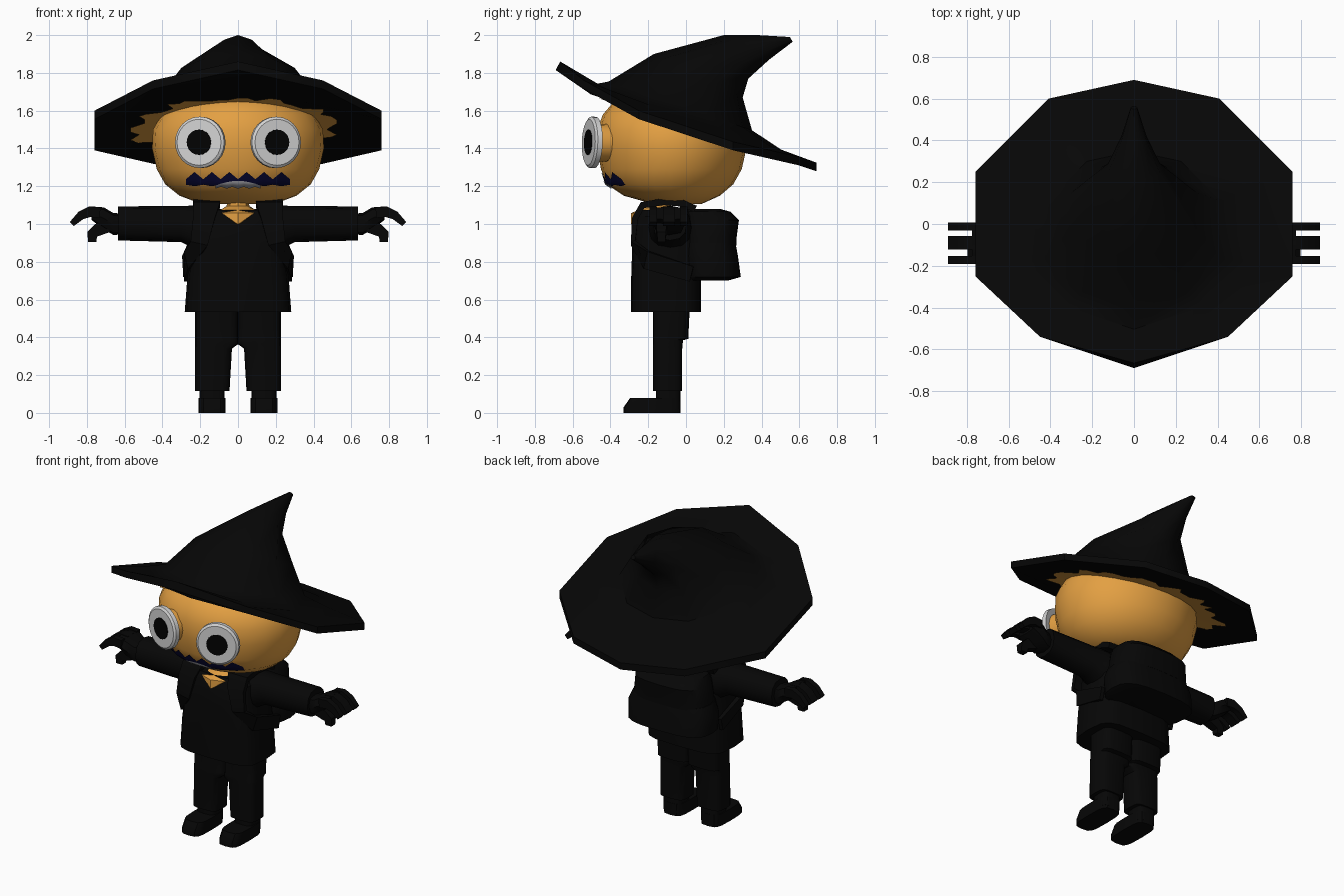
import bpy, math, random
from mathutils import Vector as V

if "Cube" in bpy.data.objects:
    bpy.data.objects.remove(bpy.data.objects["Cube"])

random.seed(4)


def material(name, r, g, b):
    m = bpy.data.materials.new(name)
    m.diffuse_color = (r, g, b, 1)
    m.use_nodes = True
    m.node_tree.nodes["Principled BSDF"].inputs["Base Color"].default_value = m.diffuse_color
    return m


BLACK = material("black cloth", .002, .002, .002)
ORANGE = material("pumpkin orange", .77, .35, .055)
WHITE = material("eye white", .64, .64, .64)
PUPIL = material("pupil black", .0005, .0005, .0005)
NAVY = material("mouth navy", .002, .002, .03)
TEETH = material("teeth grey", .36, .36, .39)


def loft(name, rings, mat, side=1, cap=True, closed=True, angle=35):
    """Skin a list of equal-length point rings; side=-1 mirrors in x."""
    n = len(rings[0])
    verts = [(p[0] * side, p[1], p[2]) for r in rings for p in r]
    faces = []
    for i in range(len(rings) - 1):
        for j in range(n if closed else n - 1):
            k = (j + 1) % n
            faces.append((i * n + j, i * n + k, (i + 1) * n + k, (i + 1) * n + j))
    if cap:
        faces.append(tuple(range(n - 1, -1, -1)))
        faces.append(tuple(range((len(rings) - 1) * n, len(rings) * n)))
    if side < 0:
        faces = [f[::-1] for f in faces]
    me = bpy.data.meshes.new(name)
    me.from_pydata(verts, [], faces)
    me.materials.append(mat)
    me.shade_smooth()
    me.set_sharp_from_angle(angle=math.radians(angle))
    ob = bpy.data.objects.new(name, me)
    bpy.context.collection.objects.link(ob)
    return ob


def oval(c, u, v, n=16, e=2):
    """Superellipse ring around c with half axes u and v."""
    pts = []
    for i in range(n):
        a = 2 * math.pi * i / n
        p, q = math.cos(a), math.sin(a)
        p = math.copysign(abs(p) ** (2 / e), p)
        q = math.copysign(abs(q) ** (2 / e), q)
        pts.append(V(c) + V(u) * p + V(v) * q)
    return pts


def slab(x0, x1, y0, y1, z, n=16, e=4):
    """Horizontal rounded-box ring."""
    return oval(((x0 + x1) / 2, (y0 + y1) / 2, z), ((x1 - x0) / 2, 0, 0), (0, (y1 - y0) / 2, 0), n, e)


def strip(name, path, mat, side):
    """Sweep a flat bar; path = (point, half width vector, half thickness)."""
    rings = []
    for i, (p, w, t) in enumerate(path):
        d = V(path[min(i + 1, len(path) - 1)][0]) - V(path[max(i - 1, 0)][0])
        w = V(w)
        h = w.cross(d).normalized() * t
        rings.append([V(p) + w + h, V(p) - w + h, V(p) - w - h, V(p) + w - h])
    return loft(name, rings, mat, side)


# Head: stacked ovals (z, half width, front y, back y)
HEAD = [(1.105, .19, -.17, .08), (1.15, .31, -.33, .18), (1.21, .385, -.42, .25),
        (1.29, .43, -.45, .295), (1.40, .455, -.47, .32), (1.50, .45, -.47, .31),
        (1.58, .405, -.44, .28), (1.65, .31, -.38, .22), (1.70, .18, -.24, .12)]
loft("head", [slab(-r, r, f, b, z, 24, 2) for z, r, f, b in HEAD], ORANGE, angle=45)


def face_y(x, z):
    """y of the front of the head."""
    for a, b in zip(HEAD, HEAD[1:]):
        if a[0] <= z <= b[0]:
            t = (z - a[0]) / (b[0] - a[0])
            r, f, k = (a[i] + (b[i] - a[i]) * t for i in (1, 2, 3))
            return (f + k) / 2 - (k - f) / 2 * math.sqrt(max(0, 1 - (x / r) ** 2))


def face_plate(name, cols, off, mat):
    """Thin sheet following the face; cols = (x, bottom z, top z)."""
    rows = []
    for t in (0, .25, .5, .75, 1):
        zs = [(x, lo + (hi - lo) * t) for x, lo, hi in cols]
        rows.append([(x, face_y(x, z) - off, z) for x, z in zs])
    loft(name, rows, mat, cap=False, closed=False)


# Zigzag mouth and teeth
cols = []
for i in range(-6, 7):
    x = i * .046
    cols.append((x, 1.208 - .008 * (i % 2), 1.275 if i % 2 else 1.237))
face_plate("mouth", cols, .006, NAVY)
face_plate("teeth", [(i * .03, 1.187 + .01 * (i % 2), 1.228 - .0016 * i * i) for i in range(-4, 5)], .0095, TEETH)

# Eyes: outward-facing discs on short stems, with pupil plates
for s, tag in ((1, "left"), (-1, "right")):
    a = math.radians(17)
    d, u, v = V((math.sin(a), -math.cos(a), .03)), V((math.cos(a), math.sin(a), 0)), V((0, .03, 1))
    c = V((.2, -.495, 1.432))
    loft(tag + "_eye", [oval(c + d * o, u * r, v * r, 24) for o, r in
                        ((-.015, .136), (.012, .136), (.022, .122))], WHITE, s)
    loft(tag + "_eye_stem", [oval(c + d * o, u * .1, v * .1, 16) for o in (-.08, -.01)], ORANGE, s)
    loft(tag + "_pupil", [oval(c + d * o, u * .067, v * .067, 20) for o in (.021, .027)], PUPIL, s)

# Hat: ten-sided brim (x, y, top z of rim) lofted into a bent crown
half = [(0, -.69, 1.86), (.45, -.54, 1.76), (.76, -.25, 1.60), (.76, .25, 1.435), (.41, .60, 1.355), (0, .69, 1.325)]
rim = half + [(-x, y, z) for x, y, z in half[-2:0:-1]]


def slope(y, h):
    return 1.515 - .34 * y + h


def brim_ring(s, dy, h):
    return [(x * s, y * s + dy, slope(y * s + dy, h)) for x, y, z in rim]


def crown_ring(front, back, rx):
    f, b = V((0, *front)), V((0, *back))
    return [(f + b) / 2 + (b - f) / 2 * (y / .69) + V((rx * x / .76, 0, 0)) for x, y, z in rim]


lower = [(x, y, z - .045) for x, y, z in rim]
upper = [(x, y * (.965 if y < -.6 else 1), z) for x, y, z in rim]
loft("hat", [brim_ring(.5, -.03, .01), brim_ring(.73, 0, .0), lower, upper, brim_ring(.73, 0, .05),
             brim_ring(.55, -.03, .10), crown_ring((-.17, 1.90), (.30, 1.67), .30),
             crown_ring((.20, 2.0), (.33, 1.77), .125), crown_ring((.38, 2.0), (.44, 1.87), .06),
             crown_ring((.55, 1.99), (.565, 1.965), .015)], BLACK, angle=40)

# Ragged orange lining under the brim
inner, outer = [], []
for i in range(10):
    a, b = rim[i], rim[(i + 1) % 10]
    for k in range(6):
        px, py = (a[j] + (b[j] - a[j]) * k / 6 for j in (0, 1))
        for s, ring in ((.5, inner), (random.choice((.62, .65, .69, .75)), outer)):
            t = min(1, (s - .5) / .23)
            y = py * s - .03 * (1 - t)
            ring.append((px * s, y, slope(y, .003 - .01 * t)))
loft("hat_lining", [outer, inner], ORANGE, cap=False)

# Neck with pointed open collar
loft("neck", [slab(-.005, .005, -.291, -.28, 1.0, 8, 2), slab(-.12, .12, -.29, -.08, 1.058, 8, 2),
              slab(-.06, .06, -.20, -.08, 1.095, 8, 2), slab(-.055, .055, -.2, -.08, 1.16, 8, 2)], ORANGE)

# Jacket
loft("jacket", [slab(-r, r, f, b, z) for z, r, f, b in
                ((.535, .282, -.29, .08), (.72, .268, -.29, .08), (.90, .245, -.284, .07),
                 (1.04, .232, -.27, .05), (1.075, .19, -.25, .03))], BLACK)

# Backpack body and lid
loft("backpack", [slab(-r, r, -.02, b, z, 20, 3) for z, r, b in
                  ((.70, .25, .22), (.72, .29, .29), (.83, .296, .275), (.90, .265, .262))], BLACK)
loft("backpack_lid", [slab(-r, r, -.02, b, z, 20, 3) for z, r, b in
                      ((.885, .262, .266), (.93, .255, .268), (1.02, .24, .28), (1.065, .21, .235), (1.08, .16, .18))], BLACK)

for s, tag in ((1, "left"), (-1, "right")):
    # Shoulder strap
    strip(tag + "_strap", [((.17, .05, 1.08), (.068, 0, 0), .018), ((.17, -.02, 1.11), (.068, 0, 0), .018),
                           ((.165, -.12, 1.118), (.07, 0, 0), .018), ((.165, -.23, 1.10), (.07, 0, 0), .018),
                           ((.18, -.27, 1.03), (.058, 0, 0), .016), ((.205, -.28, .90), (.045, 0, .01), .012),
                           ((.262, -.21, .81), (.01, .01, .045), .014), ((.275, .03, .735), (0, .01, .04), .012)], BLACK, s)
    # Sleeve
    loft(tag + "_sleeve", [oval((x, -.085, z), (0, r, 0), (0, 0, r), 12, 2.4) for x, z, r in
                           ((.16, .97, .12), (.24, .985, .112), (.30, 1.0, .096), (.635, 1.003, .09))], BLACK, s)
    # Palm, three curled fingers and thumb
    loft(tag + "_palm", [oval((x, -.09, z), (0, w, 0), (0, 0, h), 8, 3) for x, z, w, h in
                         ((.61, 1.0, .06, .055), (.66, 1.0, .08, .058), (.71, 1.03, .097, .058), (.775, 1.057, .09, .036))], BLACK, s)
    for y in (-.173, -.09, -.012):
        w = (0, .032 if y == -.09 else .019, 0)
        strip(tag + "_finger", [((.73, y, 1.06), w, .028), ((.785, y, 1.065), w, .028),
                                ((.832, y, 1.045), w, .023), ((.88, y, 1.0), w, .015)], BLACK, s)
    strip(tag + "_thumb", [((.69, -.13, .99), (0, .03, 0), .035), ((.74, -.13, .97), (0, .028, 0), .033),
                           ((.772, -.13, .945), (0, .024, 0), .028), ((.772, -.13, .905), (0, .02, 0), .022)], BLACK, s)
    # Trouser leg
    loft(tag + "_leg", [slab(x, .227, -.176, b, z) for z, x, b in
                        ((.115, .045, -.02), (.34, .032, -.02), (.365, -.002, -.018), (.385, -.002, -.015),
                         (.392, -.002, .012), (.56, -.002, .02))], BLACK, s)
    # Shoe and ankle
    loft(tag + "_ankle", [slab(.072, .203, -.16, -.03, z) for z in (.02, .14)], BLACK, s)
    loft(tag + "_shoe", [slab(.065, .21, f, -.028, z) for f, z in ((-.33, 0), (-.33, .03), (-.295, .08))], BLACK, s)
